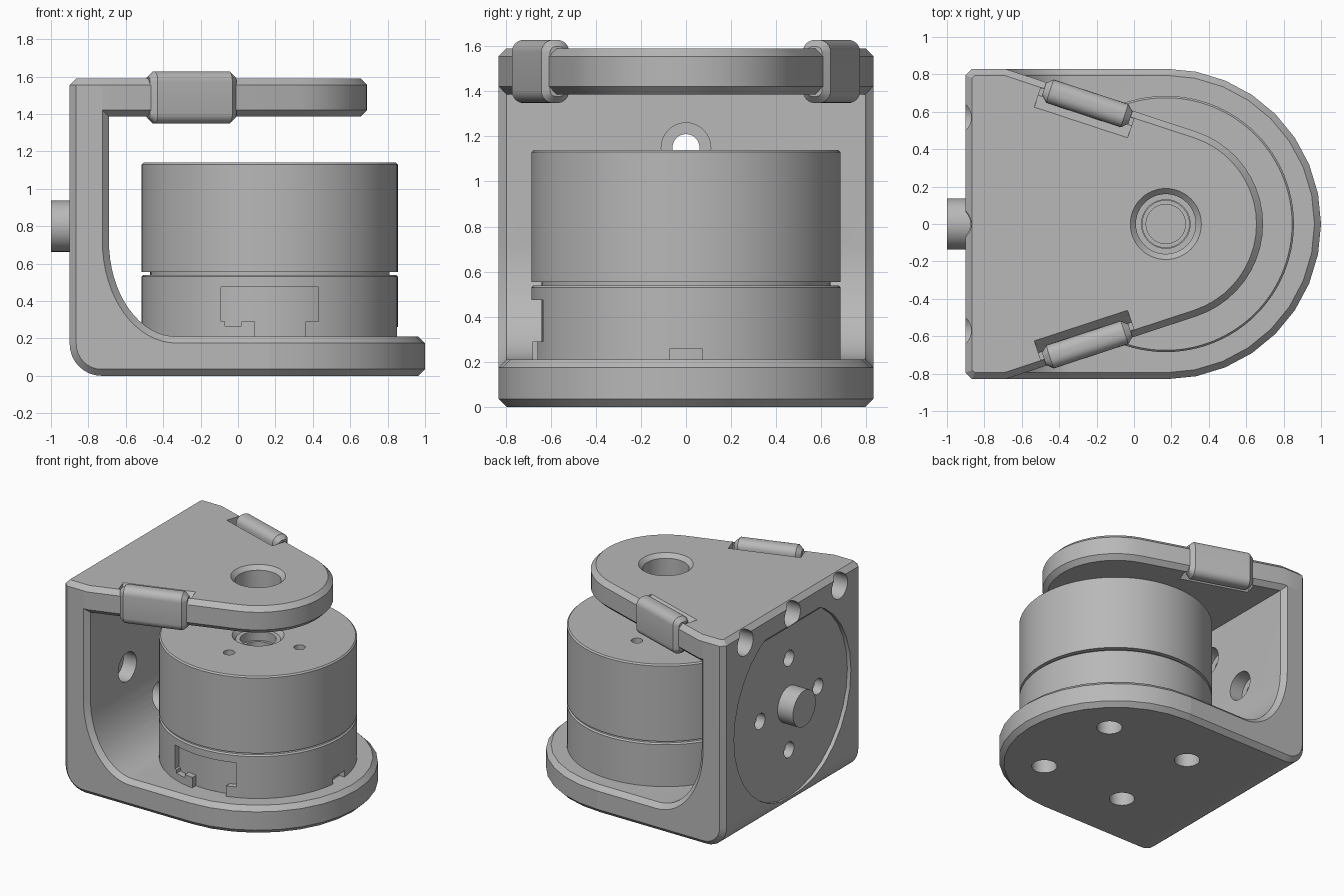
import bpy, bmesh
from math import sin, cos, pi, radians
from mathutils import Vector

if "Cube" in bpy.data.objects:
    bpy.data.objects.remove(bpy.data.objects["Cube"])

GREY = (0.48, 0.48, 0.48, 1)
grey = bpy.data.materials.new("machined grey")
grey.use_nodes = True
grey.diffuse_color = GREY
grey.node_tree.nodes["Principled BSDF"].inputs["Base Color"].default_value = GREY

AXIS_X = 0.17             # motor and plate axis
SHAFT_Z = 0.80
PLATE, CH = 0.21, 0.035   # plate thickness and edge chamfer
HALF, TOP = 0.83, 1.59
parts, cutters = [], []


def loft(name, rings, store=parts):
    """Skin matching point rings and cap both ends."""
    bm = bmesh.new()
    loops = [[bm.verts.new(p) for p in ring] for ring in rings]
    for a, b in zip(loops, loops[1:]):
        for i in range(len(a)):
            j = (i + 1) % len(a)
            bm.faces.new((a[i], a[j], b[j], b[i]))
    bm.faces.new(loops[0])
    bm.faces.new(loops[-1])
    bmesh.ops.recalc_face_normals(bm, faces=bm.faces)
    mesh = bpy.data.meshes.new(name)
    bm.to_mesh(mesh)
    bm.free()
    mesh.materials.append(grey)
    obj = bpy.data.objects.new(name, mesh)
    bpy.context.collection.objects.link(obj)
    store.append(obj)
    obj.hide_render = store is cutters
    return obj


def lathe(name, profile, centre=(AXIS_X, 0), axis="z", n=96, store=parts):
    """Turn (radius, height) pairs about a z or x axis."""
    def place(r, h, t):
        u, v = centre[0] + r * cos(t), centre[1] + r * sin(t)
        return (u, v, h) if axis == "z" else (h, u, v)
    return loft(name, [[place(r, h, 2 * pi * i / n) for i in range(n)]
                       for r, h in profile], store)


def drill(r, h0, h1, centre, axis="z"):
    return lathe("drill", [(r, h0), (r, h1)], centre, axis, 32, cutters)


def box_cutter(x0, x1, y0, y1, z0, z1):
    return loft("slot_cutter", [[(x0, y0, z), (x1, y0, z), (x1, y1, z), (x0, y1, z)]
                                for z in (z0, z1)], cutters)


def cut(obj, tools):
    bpy.context.view_layer.objects.active = obj
    for tool in tools:
        mod = obj.modifiers.new("cut", "BOOLEAN")
        mod.operation, mod.solver, mod.object = "DIFFERENCE", "EXACT", tool
        bpy.ops.object.modifier_apply(modifier=mod.name)


def arc(cx, cy, rx, ry, a0, a1, n):
    return [(cx + rx * cos(radians(a0 + (a1 - a0) * i / n)),
             cy + ry * sin(radians(a0 + (a1 - a0) * i / n))) for i in range(n + 1)]


# Back wall, inner fillet and straight part of the base
def wall_profile(d):
    outer = [(AXIS_X, d)] + arc(-0.73, 0.17, 0.17 - d, 0.17 - d, 270, 180, 8)
    inner = arc(-0.33, 0.72, 0.36 + d, 0.51 + d, 180, 270, 16)
    return (outer + [(-0.9 + d, TOP - CH), (-0.69 - d, TOP - CH)]
            + inner + [(AXIS_X, PLATE - d)])


wall = loft("wall_and_base", [[(x, y, z) for x, z in wall_profile(d)] for y, d in
            ((-HALF, CH), (CH - HALF, 0), (HALF - CH, 0), (HALF, CH))])

# Rounded end of the base
base_end = loft("base_round_end", [
    [(x, y, z) for x, y in arc(AXIS_X, 0, HALF - d, HALF - d, -90, 90, 16)]
    for z, d in ((0, CH), (CH, 0), (PLATE - CH, 0), (PLATE, CH))])


# Tapered top plate
def top_outline(d):
    side = [(-0.9 + d, HALF - CH - 0.4 * d), (-0.9 + CH + 0.4 * d, HALF - d),
            (-0.69 - 0.16 * d, HALF - d)]
    nose = arc(AXIS_X, 0, 0.52 - d, 0.52 - d, 71.8, -71.8, 20)
    return side + nose + [(x, -y) for x, y in reversed(side)]


plate = loft("top_plate", [[(x, y, z) for x, y in top_outline(d)] for z, d in
             ((1.385, CH), (1.385 + CH, 0), (TOP - CH, 0), (TOP, CH))])

# Stepped bearing bore in the top plate
bore = lathe("bore_cutter", [(0.13, 1.3), (0.13, 1.42), (0.16, 1.42), (0.16, 1.56),
                             (0.2, 1.6)], n=48, store=cutters)
# Mounting holes along the upper edge of the wall
edge_holes = [drill(0.095, -1.0, -0.74, (y, 1.49), "x") for y in (-0.57, 0, 0.57)]

# Round recess and counterbored holes in the wall
wall_tools = [drill(0.705, -1.0, -0.87, (0, SHAFT_Z), "x")]
for dy, dz in ((0.35, 0), (-0.35, 0), (0, 0.35), (0, -0.35)):
    at = (dy, SHAFT_Z + dz)
    wall_tools += [drill(0.06, -1.1, -0.5, at, "x"), drill(0.11, -0.8, -0.3, at, "x")]

# Holes under the base
base_holes = [drill(0.09, -0.1, 0.4, (AXIS_X + sx * 0.36, sy * 0.36))
              for sx in (-1, 1) for sy in (-1, 1)]

# Edge clips and the sloped pockets beside them
PLATE_MID = 1.4875
pockets = []
for s, side in ((1, "left"), (-1, "right")):
    centre = Vector((-0.25, s * 0.645, PLATE_MID))
    along = Vector((0.95, -0.312 * s, 0))
    out = Vector((0.312, 0.95 * s, 0))

    def at(t, n, z):
        return centre + along * t + out * n + Vector((0, 0, z))

    def clip_section(r):
        pts = []
        for cx, cz, a in ((1, 1, 0), (-1, 1, 90), (-1, -1, 180), (1, -1, 270)):
            pts += arc(cx * 0.01, cz * 0.085, r, r, a, a + 90, 6)
        return pts

    loft(side + "_edge_clip", [[at(t, n, z) for n, z in clip_section(r)] for t, r in
         ((-0.243, 0.025), (-0.21, 0.055), (0.21, 0.055), (0.243, 0.025))])
    for up in (1, -1):
        wedge = [(-0.125, 0.12), (-0.04, 0.035), (0, 0.035), (0, 0.12)]
        pockets.append(loft("pocket_cutter", [[at(t, n, z * up) for n, z in wedge]
                                              for t in (-0.262, 0.262)], cutters))

cut(wall, wall_tools + edge_holes + base_holes)
cut(base_end, base_holes)
cut(plate, [bore] + edge_holes + pockets)

# Rear shaft
lathe("rear_shaft", [(0.137, -1.0), (0.137, -0.8)], (0, SHAFT_Z), "x", 48)

# Motor: core, lower housing with connector slots, upper drum
lathe("motor_core", [(0.64, 0.205), (0.64, 0.6)])
housing = lathe("motor_lower_housing", [(0.685, 0.2), (0.685, 0.53), (0.675, 0.54)])
cut(housing, [box_cutter(-0.09, 0.43, -0.9, -0.5, 0.29, 0.475),
              box_cutter(0.09, 0.36, -0.9, -0.55, 0.15, 0.3),
              box_cutter(-0.07, 0.02, -0.9, -0.55, 0.265, 0.3),
              box_cutter(0.78, 0.95, -0.07, 0.07, 0.15, 0.26)])
drum = lathe("motor_upper_drum", [
    (0.685, 0.555), (0.685, 1.13), (0.675, 1.14), (0.18, 1.14), (0.155, 1.11),
    (0.125, 1.11), (0.125, 1.04), (0.105, 1.04), (0.105, 0.95)])
cut(drum, [drill(0.04, 1.0, 1.3, (AXIS_X + dx, dy))
           for dx, dy in ((0.35, 0), (-0.35, 0), (0, 0.35), (0, -0.35))])

# Remove cutters, then smooth the curved faces
for tool in cutters:
    bpy.data.objects.remove(tool)
bpy.ops.object.select_all(action="DESELECT")
for obj in parts:
    obj.select_set(True)
bpy.context.view_layer.objects.active = parts[0]
bpy.ops.object.shade_smooth_by_angle(angle=radians(25))
